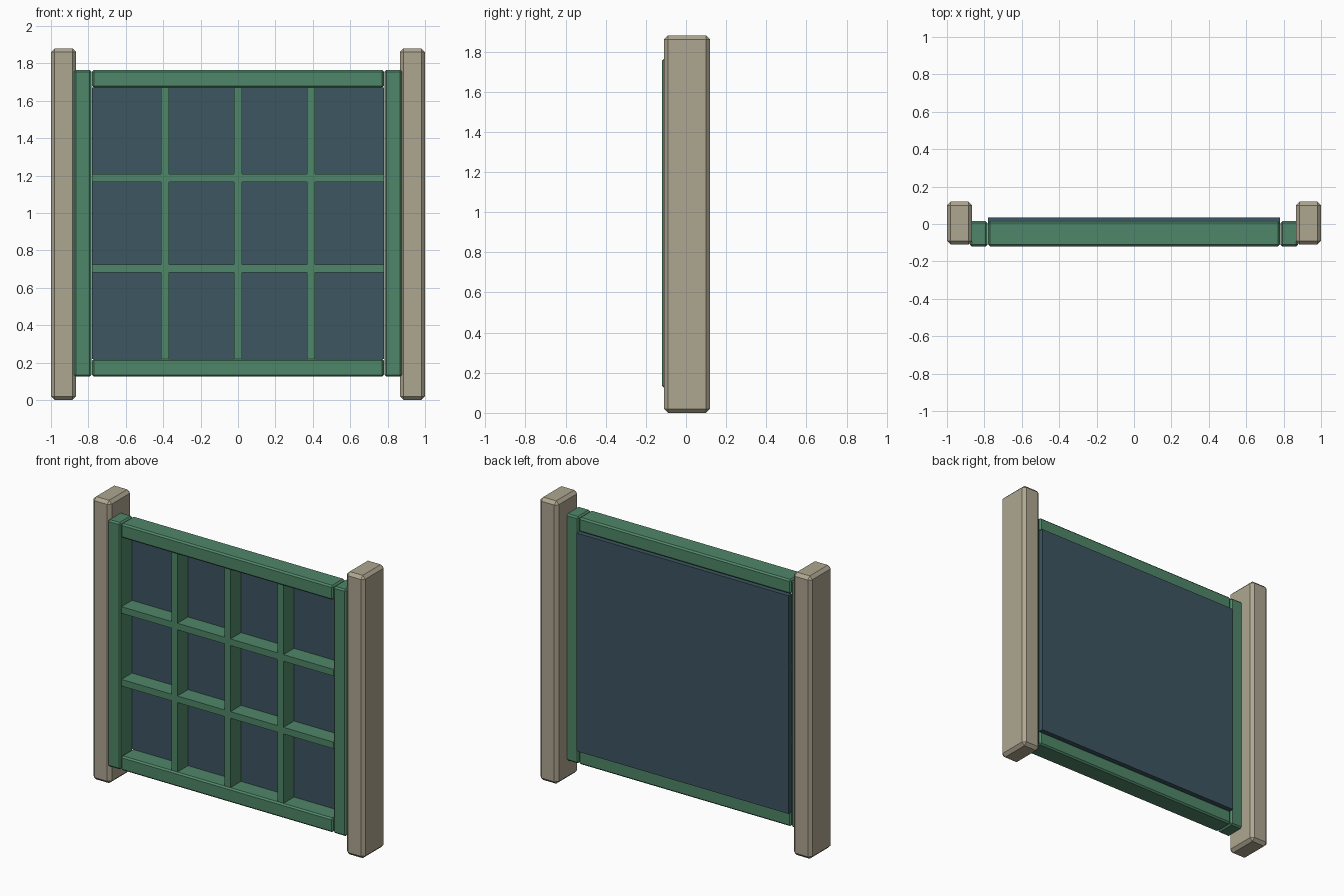
import bpy
import bmesh

default = bpy.data.objects.get("Cube")
if default:
    bpy.data.objects.remove(default, do_unlink=True)


def make_material(name, color):
    mat = bpy.data.materials.new(name)
    mat.use_nodes = True
    mat.diffuse_color = color
    mat.node_tree.nodes["Principled BSDF"].inputs["Base Color"].default_value = color
    return mat


stone = make_material("warm_stone", (0.42, 0.38, 0.28, 1))
green = make_material("painted_green", (0.078, 0.24, 0.14, 1))
glass = make_material("dark_glass", (0.047, 0.092, 0.12, 1))


def box(name, mat, x, y, z, bevel=0):
    """Block spanning the (low, high) ranges, with an optional chamfer."""
    spans = (x, y, z)
    bm = bmesh.new()
    bmesh.ops.create_cube(bm, size=1)
    for v in bm.verts:
        v.co = [(lo + hi) / 2 + c * (hi - lo) for c, (lo, hi) in zip(v.co, spans)]
    mesh = bpy.data.meshes.new(name)
    bm.to_mesh(mesh)
    bm.free()
    mesh.materials.append(mat)
    obj = bpy.data.objects.new(name, mesh)
    bpy.context.collection.objects.link(obj)
    if bevel:
        mod = obj.modifiers.new("chamfer", "BEVEL")
        mod.width = bevel
        mod.segments = 1
    return obj


FRAME_Y = (-0.12, 0.015)
BAR_Y = (-0.11, 0.005)
OPEN_X = 0.78
OPEN_Z = (0.22, 1.67)
LOW, HIGH = 0.125, 1.765
BAR = 0.022

# Side posts and upright frame members
for side, s in (("left", 1), ("right", -1)):
    box(side + "_post", stone, sorted((s * 0.865, s)), (-0.11, 0.12), (0, 1.88), 0.02)
    box(side + "_stile", green, sorted((s * 0.783, s * 0.877)), FRAME_Y, (LOW, HIGH), 0.01)

# Top and bottom rails
box("bottom_rail", green, (-OPEN_X, OPEN_X), FRAME_Y, (LOW, OPEN_Z[0]), 0.01)
box("top_rail", green, (-OPEN_X, OPEN_X), FRAME_Y, (OPEN_Z[1], HIGH), 0.01)

# Glass pane, standing slightly proud at the back
box("glass_pane", glass, (-OPEN_X, OPEN_X), (0, 0.036), OPEN_Z)

# Glazing bars
for i in range(1, 4):
    x = -OPEN_X + i * OPEN_X / 2
    box(f"vertical_bar_{i}", green, (x - BAR, x + BAR), BAR_Y, OPEN_Z)
for i in range(1, 3):
    z = OPEN_Z[0] + i * (OPEN_Z[1] - OPEN_Z[0]) / 3
    box(f"horizontal_bar_{i}", green, (-OPEN_X, OPEN_X), BAR_Y, (z - BAR, z + BAR))
